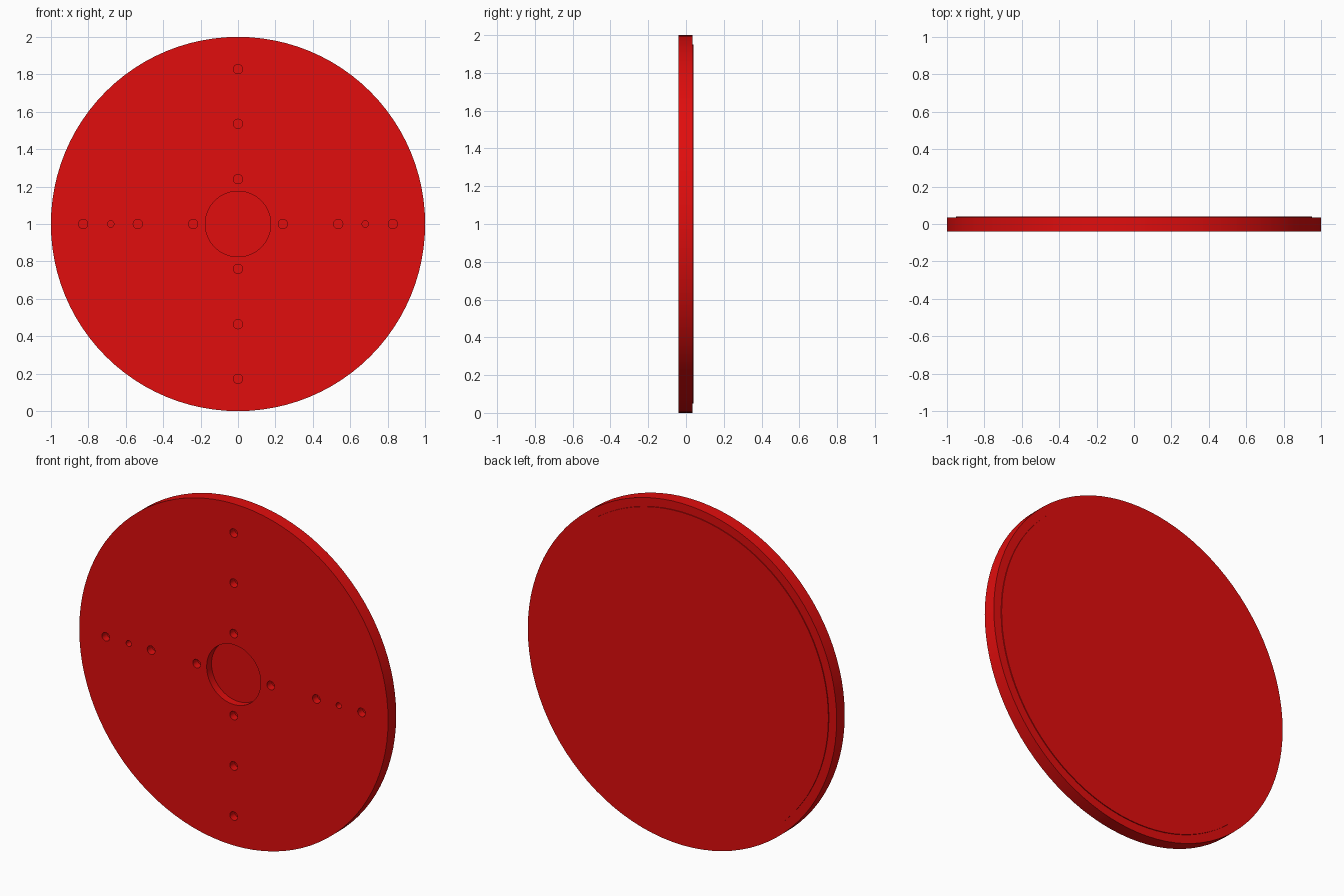
import bpy, bmesh, math
from mathutils import Matrix, Vector

if "Cube" in bpy.data.objects:
    bpy.data.objects.remove(bpy.data.objects["Cube"])

FRONT, BACK, STEP, CZ = -0.04, 0.035, 0.005, 1.0
DEPTH = 0.045
ROT = Matrix.Rotation(math.radians(90), 4, 'X')


def cylinder(bm, x, z, r, y0, y1, sides):
    # Cylinder running along y from y0 to y1
    m = Matrix.Translation((x, (y0 + y1) / 2, z)) @ ROT
    bmesh.ops.create_cone(bm, cap_ends=True, segments=sides, radius1=r,
                          radius2=r, depth=y1 - y0, matrix=m)


def finish(name, bm):
    mesh = bpy.data.meshes.new(name)
    bm.to_mesh(mesh)
    bm.free()
    ob = bpy.data.objects.new(name, mesh)
    bpy.context.collection.objects.link(ob)
    return ob


# Round plate, with a slightly raised panel on its back
bm = bmesh.new()
cylinder(bm, 0, CZ, 1.0, FRONT, BACK, 96)
bm.normal_update()
back = max(bm.faces, key=lambda f: f.calc_center_median().y)
bmesh.ops.inset_region(bm, faces=[back], thickness=0.05, use_even_offset=True)
panel = bmesh.ops.extrude_face_region(bm, geom=[back])['geom']
bmesh.ops.translate(bm, vec=Vector((0, STEP, 0)),
                    verts=[v for v in panel if isinstance(v, bmesh.types.BMVert)])
if back.is_valid:
    bmesh.ops.delete(bm, geom=[back], context='FACES_ONLY')
bmesh.ops.recalc_face_normals(bm, faces=bm.faces[:])
plate = finish("round_plate", bm)

# Blind holes in the front: centre recess, cross of pegs holes, two pin holes
bm = bmesh.new()
end = FRONT + DEPTH
cylinder(bm, 0, CZ, 0.175, FRONT - 0.05, end, 64)
for d in (0.24, 0.535, 0.828):
    for dx, dz in ((d, 0), (-d, 0), (0, d), (0, -d)):
        cylinder(bm, dx, CZ + dz, 0.025, FRONT - 0.05, end, 24)
for x in (-0.68, 0.68):
    cylinder(bm, x, CZ, 0.017, FRONT - 0.05, end, 24)
cutter = finish("hole_cutter", bm)
cutter.hide_render = True

mod = plate.modifiers.new("holes", 'BOOLEAN')
mod.operation = 'DIFFERENCE'
mod.solver = 'EXACT'
mod.object = cutter
bpy.context.view_layer.objects.active = plate
plate.select_set(True)
bpy.ops.object.modifier_apply(modifier=mod.name)
bpy.data.objects.remove(cutter)
bpy.ops.object.shade_smooth_by_angle(angle=math.radians(30))

# Red paint
red = bpy.data.materials.new("red")
red.diffuse_color = (0.75, 0.004, 0.004, 1)
red.use_nodes = True
red.node_tree.nodes["Principled BSDF"].inputs["Base Color"].default_value = red.diffuse_color
plate.data.materials.clear()
plate.data.materials.append(red)
